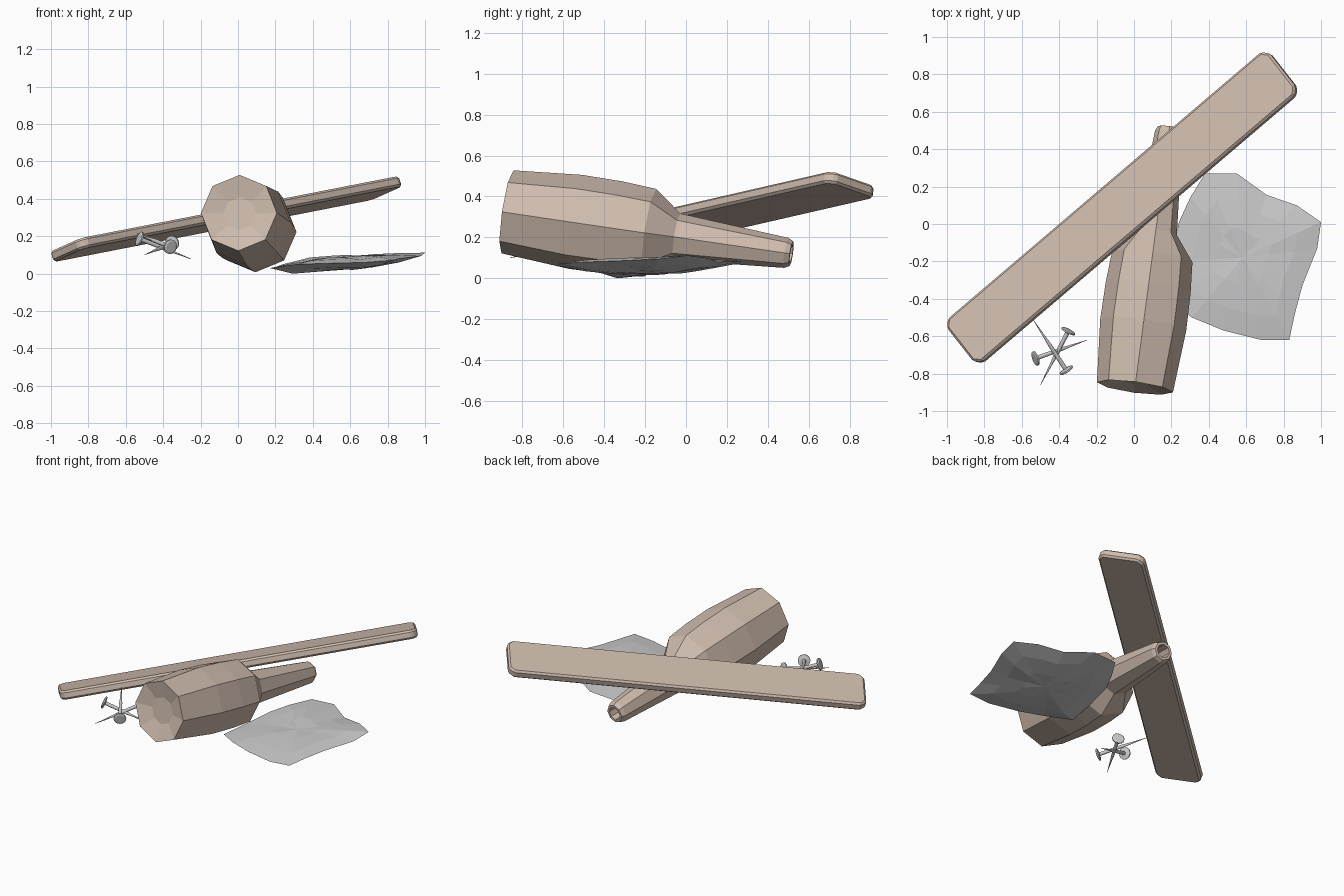
import bpy, bmesh, random
from math import cos, sin, pi
from mathutils import Vector, Matrix

if "Cube" in bpy.data.objects:
    bpy.data.objects.remove(bpy.data.objects["Cube"])

random.seed(4)
brown = bpy.data.materials.new("brown")
brown.diffuse_color = (0.62, 0.5, 0.42, 1)
brown.use_nodes = True
brown.node_tree.nodes["Principled BSDF"].inputs["Base Color"].default_value = brown.diffuse_color


def finish(name, bm, mat=None):
    bmesh.ops.recalc_face_normals(bm, faces=bm.faces)
    me = bpy.data.meshes.new(name)
    bm.to_mesh(me)
    bm.free()
    ob = bpy.data.objects.new(name, me)
    bpy.context.collection.objects.link(ob)
    if mat:
        me.materials.append(mat)
    return ob


def bridge(bm, a, b):
    n = len(a)
    for i in range(n):
        bm.faces.new((a[i], a[(i + 1) % n], b[(i + 1) % n], b[i]))


def lathe(name, start, end, profile, sides, mat=None):
    """Turn (distance, radius) pairs around the line from start to end."""
    start, end = Vector(start), Vector(end)
    axis = (end - start).normalized()
    right = axis.cross(Vector((0, 0, 1))).normalized()
    up = right.cross(axis)
    bm = bmesh.new()
    rings = []
    for d, r in profile:
        rings.append([bm.verts.new(start + axis * d + r * (
            right * sin(2 * pi * i / sides) + up * cos(2 * pi * i / sides)))
            for i in range(sides)])
    for a, b in zip(rings, rings[1:]):
        bridge(bm, a, b)
    bm.faces.new(rings[0])
    bm.faces.new(rings[-1])
    return finish(name, bm, mat)


# Eight-sided bottle with a hollow base and an open mouth
lathe("bottle", (0.005, -0.873, 0.325), (0.19, 0.52, 0.12), [
    (0.03, 0.09), (0.0, 0.205), (0.34, 0.232), (0.54, 0.229), (0.71, 0.217),
    (0.845, 0.115), (1.39, 0.074), (1.415, 0.062), (1.415, 0.045),
    (1.25, 0.045)], 8, brown)

# Plank: bevelled box lying across the bottle, rolled slightly
bm = bmesh.new()
u = Vector((1.69, 1.44, 0.33)).normalized()
v = Vector((-0.185, 0.215, -0.08))
v = (v - u * v.dot(u)).normalized()
w = u.cross(v)
bmesh.ops.create_cube(bm, size=1)
for p in bm.verts:
    p.co = Vector((p.co.x * 2.29, p.co.y * 0.305, p.co.z * 0.058))
bmesh.ops.bevel(bm, geom=[e for e in bm.edges if abs(
    e.verts[0].co.z - e.verts[1].co.z) > 0.01], offset=0.035,
    segments=1, affect='EDGES', profile=0.5)
bmesh.ops.bevel(bm, geom=list(bm.edges), offset=0.012, segments=1,
                affect='EDGES', profile=0.5)
rot = Matrix((u, v, w)).transposed().to_4x4()
bmesh.ops.transform(bm, verts=bm.verts,
                    matrix=Matrix.Translation((-0.063, 0.088, 0.292)) @ rot)
finish("plank", bm, brown)

# Crumpled flat rag: a sharp outline with a shallow top and underside
outline = [(0.38, 0.27, 0.075), (0.55, 0.27, 0.085), (0.71, 0.155, 0.08),
           (0.87, 0.10, 0.1), (1.0, 0.01, 0.112), (0.98, -0.13, 0.095),
           (0.9, -0.33, 0.085), (0.86, -0.48, 0.08), (0.83, -0.62, 0.072),
           (0.68, -0.62, 0.06), (0.48, -0.57, 0.055), (0.31, -0.5, 0.05),
           (0.17, -0.4, 0.03), (0.2, -0.2, 0.035), (0.24, 0.01, 0.05),
           (0.3, 0.14, 0.065)]
bm = bmesh.new()
edge = [bm.verts.new(p) for p in outline]
mid = Vector((0.58, -0.18, 0.062))
for side in (0.028, -0.04):
    prev = edge
    for k, h in ((0.7, 0.65), (0.35, 0.95)):
        ring = []
        for p in outline:
            q = mid.lerp(Vector(p), k)
            q.z = max(0.002, q.z + side * h + random.uniform(-0.005, 0.005))
            ring.append(bm.verts.new(q))
        bridge(bm, prev, ring)
        prev = ring
    top = bm.verts.new(mid + Vector((0, 0, side)))
    for i in range(len(prev)):
        bm.faces.new((prev[i], prev[(i + 1) % len(prev)], top))
# touch the ground with the lowest point
lowest = min(bm.verts, key=lambda p: p.co.z)
lowest.co.z = 0
finish("rag", bm)

# Three crossed nails with round flat heads
nails = [((-0.35, -0.57, 0.165), (-0.5, -0.86, 0.1)),
         ((-0.53, -0.72, 0.188), (-0.25, -0.62, 0.078)),
         ((-0.36, -0.785, 0.143), (-0.54, -0.51, 0.215))]
for i, (head, tip) in enumerate(nails):
    length = (Vector(tip) - Vector(head)).length
    lathe(f"nail_{i + 1}", head, tip, [
        (-0.004, 0.03), (0.0, 0.04), (0.008, 0.04), (0.014, 0.012),
        (length * 0.5, 0.01), (length * 0.6, 0.007), (length, 0.001)], 12)
